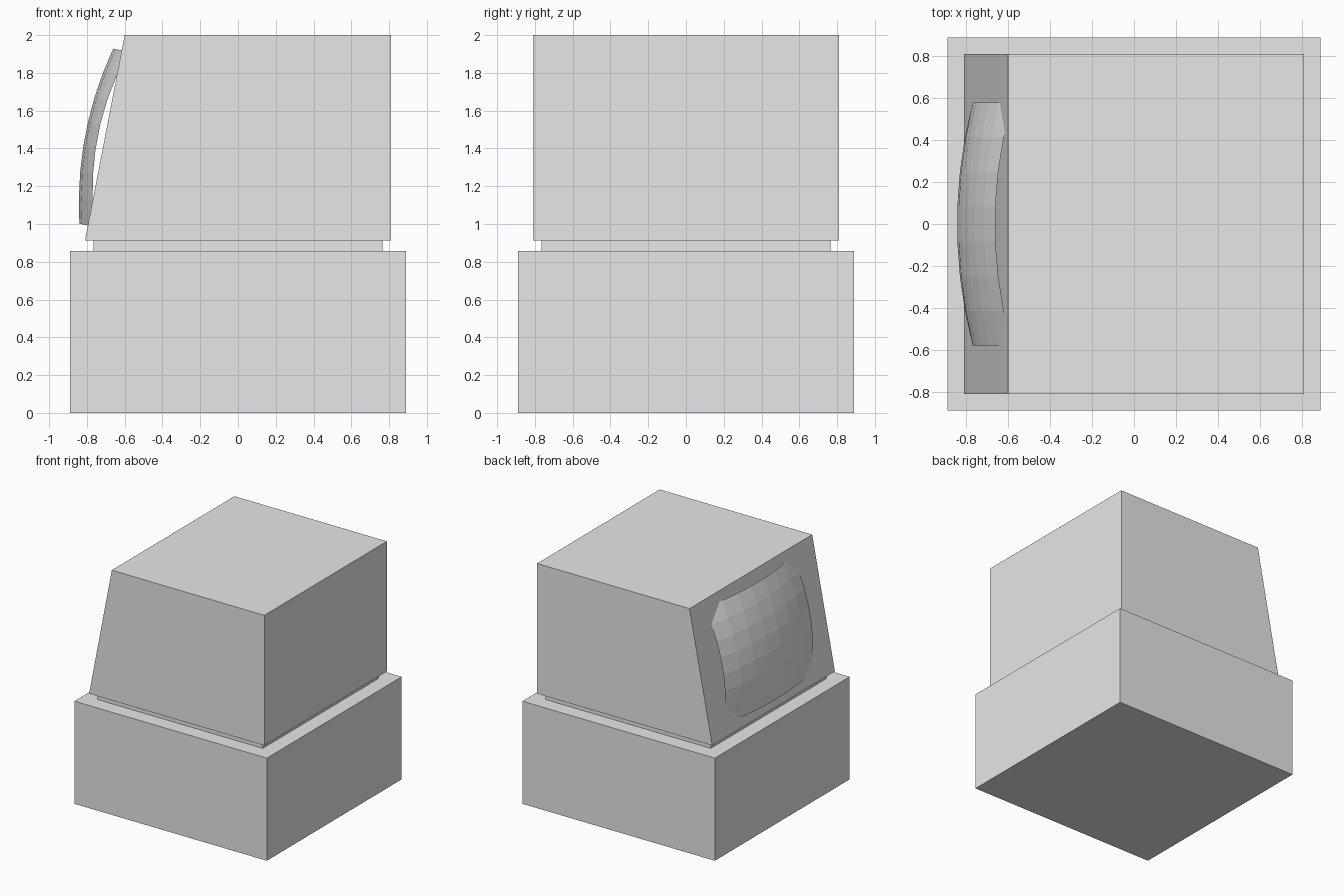
import bpy
import bmesh
from mathutils import Matrix, Vector

cube = bpy.data.objects.get("Cube")
if cube:
    bpy.data.objects.remove(cube, do_unlink=True)

GREY = (0.8, 0.8, 0.8, 1)
grey = bpy.data.materials.new("light grey")
grey.use_nodes = True
grey.diffuse_color = GREY
grey.node_tree.nodes["Principled BSDF"].inputs["Base Color"].default_value = GREY


def finish(name, bm):
    mesh = bpy.data.meshes.new(name)
    bm.to_mesh(mesh)
    bm.free()
    mesh.materials.append(grey)
    obj = bpy.data.objects.new(name, mesh)
    bpy.context.collection.objects.link(obj)
    return obj


def block(name, half, bottom, top, top_left=None):
    """Square block; top_left moves the upper -x edge to lean that side."""
    bm = bmesh.new()
    bmesh.ops.create_cube(bm, size=2)
    for v in bm.verts:
        upper = v.co.z > 0
        x = v.co.x * half
        if top_left is not None and upper and x < 0:
            x = top_left
        v.co = (x, v.co.y * half, top if upper else bottom)
    return finish(name, bm)


HEAD, HEAD_BOTTOM, HEAD_TOP, SLOPE_TOP = 0.81, 0.912, 2.0, -0.60

# Base, recessed neck and head with a leaning screen side
block("base", 0.89, 0, 0.858)
block("neck", 0.765, 0.858, HEAD_BOTTOM)
block("head", HEAD, HEAD_BOTTOM, HEAD_TOP, SLOPE_TOP)

# Bulging screen: faceted patch whose corners sink into the leaning side
low = Vector((-HEAD, 0, HEAD_BOTTOM))
high = Vector((SLOPE_TOP, 0, HEAD_TOP))
up = (high - low).normalized()
across = Vector((0, -1, 0))
out = across.cross(up)
frame = Matrix((across, up, out)).transposed().to_4x4()
frame.translation = (low + high) / 2

bm = bmesh.new()
bmesh.ops.create_grid(bm, x_segments=7, y_segments=7, size=1)
for v in bm.verts:
    a, b = v.co.x * 0.58, v.co.y * 0.472
    v.co = (a, b, 0.106 - 0.2 * a**2 - 0.26 * b**2 - 0.22 * a**2 * b**2)
bm.transform(frame)
finish("screen", bm)
